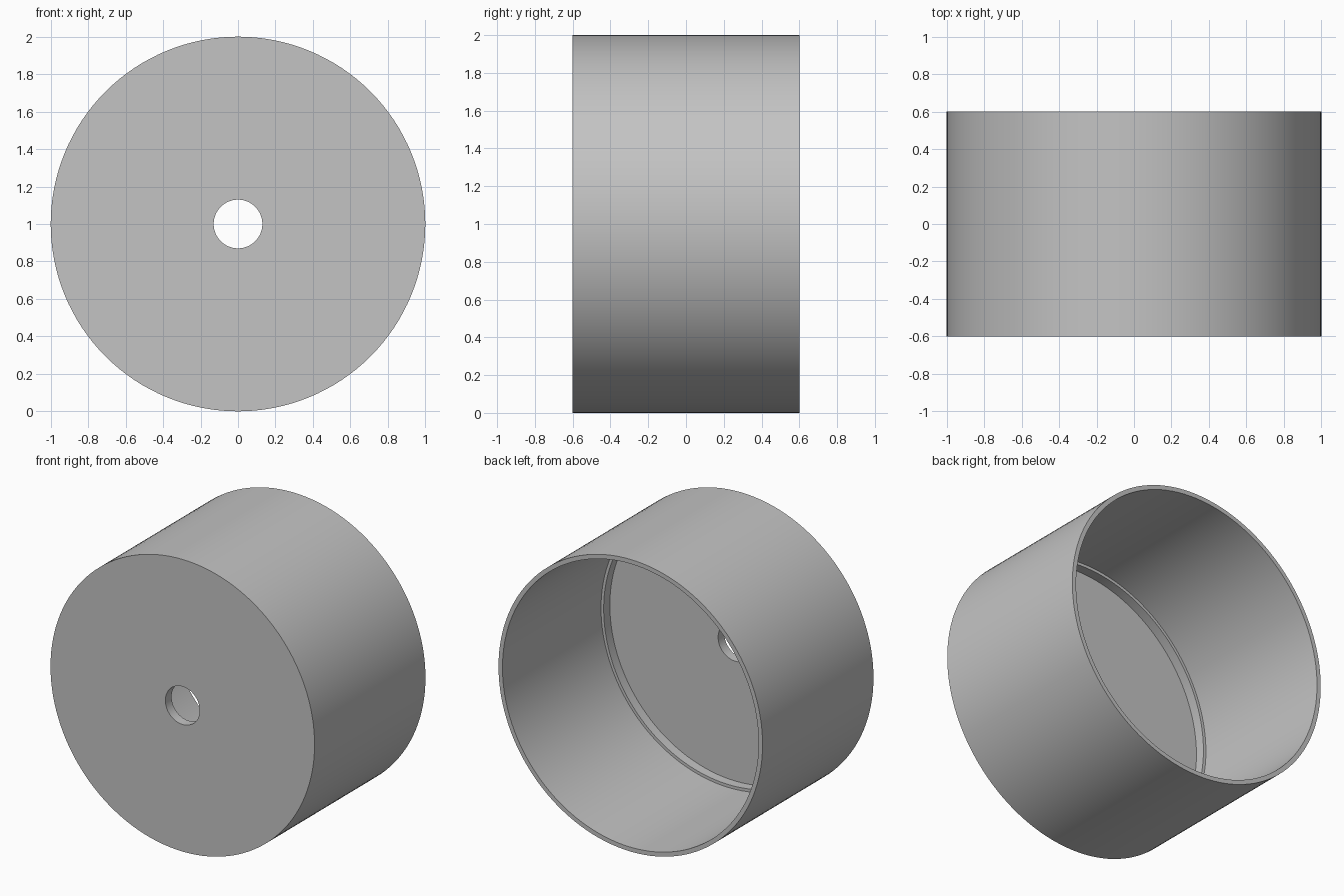
import bpy, bmesh, math
from mathutils import Matrix, Vector

cube = bpy.data.objects.get("Cube")
if cube:
    bpy.data.objects.remove(cube, do_unlink=True)

SEGMENTS = 128
HALF_DEPTH = 0.6
OUTER, BORE, LEDGE, HOLE = 1.0, 0.97, 0.95, 0.13
FLOOR_Y = -HALF_DEPTH + 0.067
LEDGE_Y = FLOOR_Y + 0.067

grey = bpy.data.materials.new("plain grey")
grey.use_nodes = True
colour = (0.55, 0.55, 0.55, 1)
grey.diffuse_color = colour
grey.node_tree.nodes["Principled BSDF"].inputs["Base Color"].default_value = colour


def lathe(name, profile, material):
    """Revolve a closed (radius, y) profile around the y axis."""
    bm = bmesh.new()
    rings = []
    for i in range(SEGMENTS):
        turn = Matrix.Rotation(math.tau * i / SEGMENTS, 3, "Y")
        rings.append([bm.verts.new(turn @ Vector((r, y, 0))) for r, y in profile])
    count = len(profile)
    for i, ring in enumerate(rings):
        following = rings[(i + 1) % SEGMENTS]
        for j in range(count):
            k = (j + 1) % count
            bm.faces.new((ring[j], ring[k], following[k], following[j]))
    bmesh.ops.recalc_face_normals(bm, faces=bm.faces)
    mesh = bpy.data.meshes.new(name)
    bm.to_mesh(mesh)
    bm.free()
    mesh.materials.append(material)
    obj = bpy.data.objects.new(name, mesh)
    bpy.context.collection.objects.link(obj)
    return obj


# Cup: pierced front wall, inner ledge, thin side wall, open back
cup = lathe("round_cup", [
    (HOLE, -HALF_DEPTH), (OUTER, -HALF_DEPTH),
    (OUTER, HALF_DEPTH), (BORE, HALF_DEPTH),
    (BORE, LEDGE_Y), (LEDGE, LEDGE_Y),
    (LEDGE, FLOOR_Y), (HOLE, FLOOR_Y),
], grey)
cup.location.z = OUTER

bpy.ops.object.select_all(action="DESELECT")
cup.select_set(True)
bpy.context.view_layer.objects.active = cup
bpy.ops.object.shade_smooth_by_angle(angle=math.radians(30))
